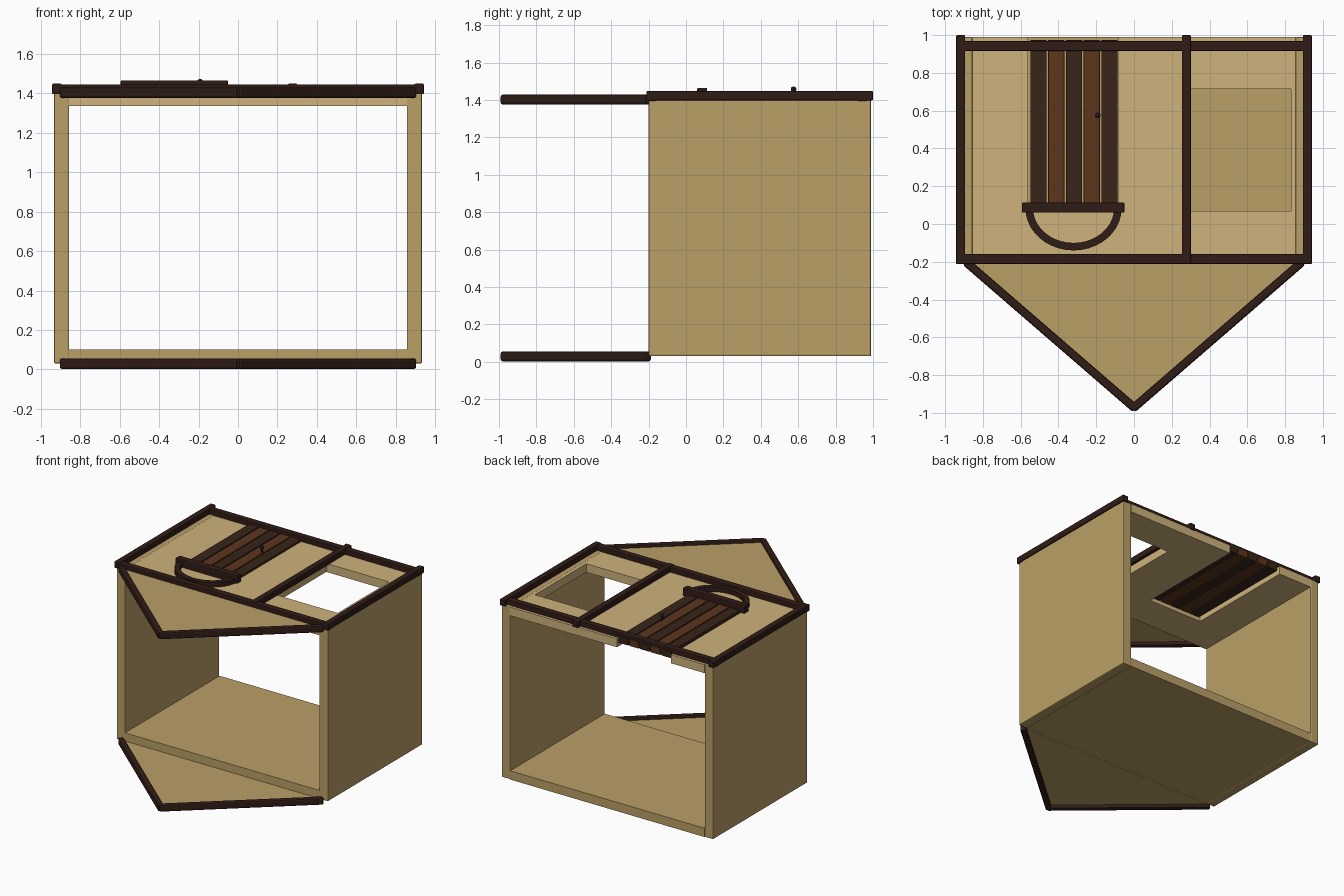
import bpy, bmesh, math
from mathutils import Vector

if "Cube" in bpy.data.objects:
    bpy.data.objects.remove(bpy.data.objects["Cube"])


def material(name, rgb):
    m = bpy.data.materials.new(name)
    m.diffuse_color = (*rgb, 1)
    m.use_nodes = True
    m.node_tree.nodes["Principled BSDF"].inputs["Base Color"].default_value = m.diffuse_color
    return m


TAN = material("tan_board", (0.49, 0.35, 0.135))
LIGHT = material("light_board", (0.62, 0.45, 0.20))
DARK = material("dark_timber", (0.03, 0.012, 0.008))
PLANK = material("dark_plank", (0.04, 0.018, 0.01))
RED = material("red_plank", (0.11, 0.035, 0.012))
BLACK = material("knob_metal", (0.01, 0.01, 0.01))


def finish(name, bm, mat, bevel=0):
    bmesh.ops.recalc_face_normals(bm, faces=bm.faces)
    me = bpy.data.meshes.new(name)
    bm.to_mesh(me)
    bm.free()
    me.materials.append(mat)
    ob = bpy.data.objects.new(name, me)
    bpy.context.collection.objects.link(ob)
    if bevel:
        mod = ob.modifiers.new("bevel", 'BEVEL')
        mod.width = bevel
        mod.segments = 2
    return ob


def box(name, x, y, z, mat, bevel=0):
    bm = bmesh.new()
    bmesh.ops.create_cube(bm, size=1)
    for v in bm.verts:
        v.co = Vector([(a + b) / 2 + c * (b - a) for (a, b), c in zip((x, y, z), v.co)])
    return finish(name, bm, mat, bevel)


def prism(name, pts, z0, z1, mat, bevel=0):
    bm = bmesh.new()
    f = bm.faces.new([bm.verts.new((px, py, z0)) for px, py in pts])
    r = bmesh.ops.extrude_face_region(bm, geom=[f])
    for v in r["geom"]:
        if isinstance(v, bmesh.types.BMVert):
            v.co.z = z1
    return finish(name, bm, mat, bevel)


# Shell: floor and side walls
Y = (-0.2, 0.99)
box("floor_board", (-0.857, 0.857), Y, (0.03, 0.10), TAN)
for side, s in (("left", -1), ("right", 1)):
    box(side + "_wall", sorted((s * 0.855, s * 0.932)), Y, (0.03, 1.405), TAN, 0.008)

# Face panels around the door and window openings
Z = (1.335, 1.403)
box("panel_left", (-0.856, -0.56), Y, Z, LIGHT)
box("panel_over_door", (-0.56, -0.085), (-0.2, 0.085), Z, LIGHT)
box("panel_middle", (-0.085, 0.277), Y, Z, LIGHT)
box("panel_over_window", (0.277, 0.83), (-0.2, 0.068), Z, LIGHT)
box("panel_under_window", (0.277, 0.83), (0.715, 0.99), Z, LIGHT)
box("window_post", (0.83, 0.856), Y, Z, LIGHT)

# Timber trim on the face
for n, x in (("left", -0.918), ("right", 0.918), ("middle", 0.277)):
    w = 0.024
    box(n + "_trim", (x - w, x + w), (-0.212, 1.0), (1.398, 1.448), DARK, 0.006)
for n, y in (("upper", -0.186), ("lower", 0.942)):
    box(n + "_trim", (-0.942, 0.942), (y - 0.026, y + 0.026), (1.395, 1.443), DARK, 0.006)

# Gables at both ends, edged with rounded bars
for n, z in (("face", 1.402), ("rear", 0.029)):
    prism(n + "_gable", [(-0.88, -0.2), (0.88, -0.2), (0, -0.95)], z, z + 0.006, TAN)
    for side, s in (("left", -1), ("right", 1)):
        a, b = Vector((s * 0.892, -0.2)), Vector((0, -0.972))
        d = (b - a).normalized()
        q = Vector((-d.y, d.x)) * 0.022
        b = b + d * 0.01
        prism(f"{n}_gable_{side}_bar", [a + q, b + q, b - q, a - q],
              z - 0.027, z + 0.027, DARK, 0.011)

# Plank door
pitch = 0.094
for i in range(5):
    x = -0.549 + i * pitch
    box(f"door_plank_{i + 1}", (x, x + 0.086), (0.08, 0.975), (1.365, 1.418),
        RED if i % 2 else PLANK, 0.004)

# Door knob
bm = bmesh.new()
bmesh.ops.create_uvsphere(bm, u_segments=16, v_segments=10, radius=0.015)
knob = finish("door_knob", bm, BLACK)
knob.location = (-0.192, 0.575, 1.457)
for p in knob.data.polygons:
    p.use_smooth = True
box("knob_stem", (-0.197, -0.187), (0.57, 0.58), (1.41, 1.455), BLACK)

# Lintel and half-round arch above the door
box("door_lintel", (-0.594, -0.05), (0.06, 0.113), (1.40, 1.465), DARK, 0.007)
N = 20
arc = [math.pi + math.pi * i / N for i in range(N + 1)]
pts = [(-0.32 + 0.255 * math.cos(t), 0.085 + 0.225 * math.sin(t)) for t in arc]
pts += [(-0.32 + 0.215 * math.cos(t), 0.085 + 0.185 * math.sin(t)) for t in reversed(arc)]
prism("door_arch", pts, 1.40, 1.44, DARK)
